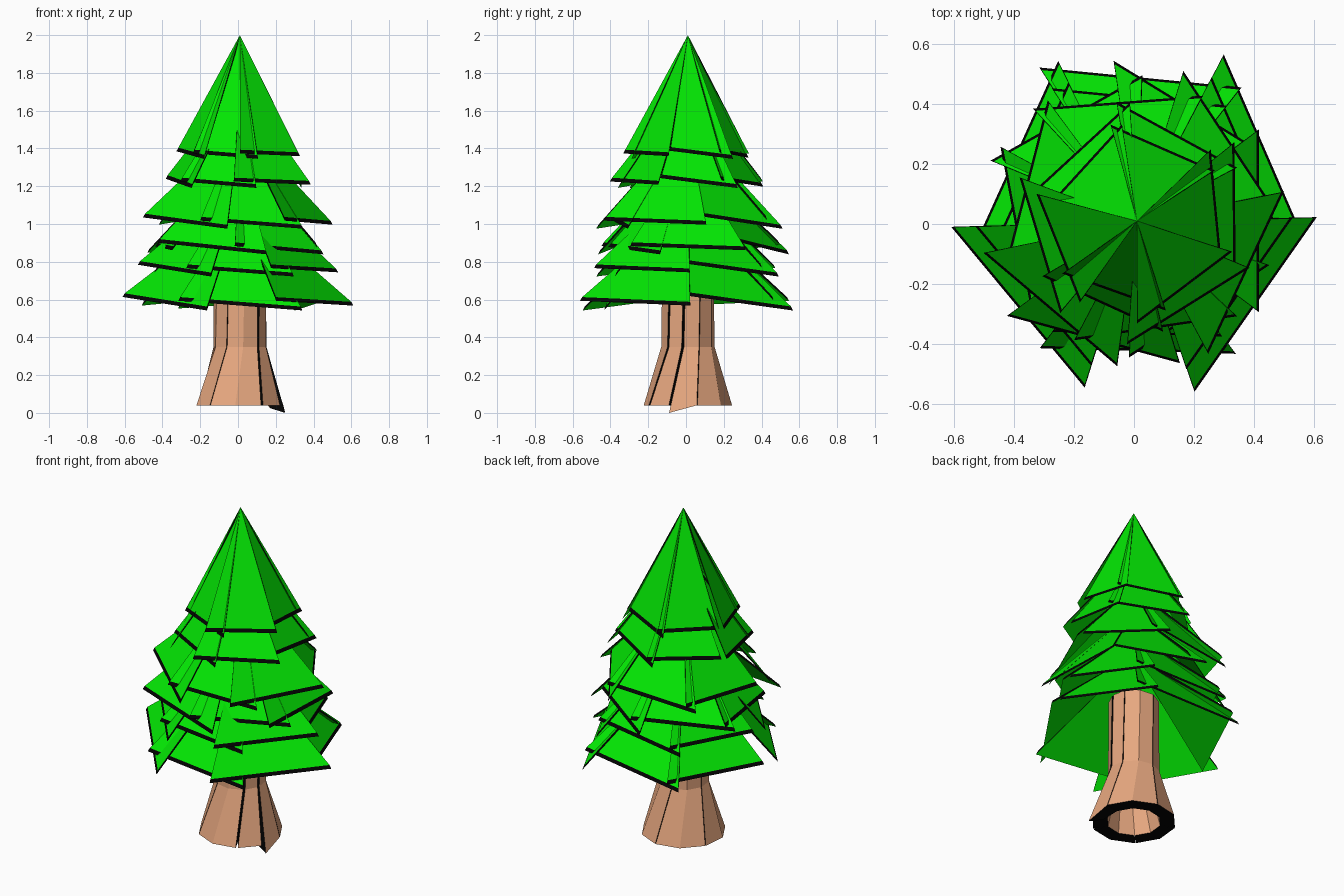
import bpy, bmesh
from math import radians, degrees, cos, sin
from mathutils import Vector

if "Cube" in bpy.data.objects:
    bpy.data.objects.remove(bpy.data.objects["Cube"])


def material(name, colour):
    mat = bpy.data.materials.new(name)
    mat.use_nodes = True
    mat.diffuse_color = (*colour, 1)
    mat.node_tree.nodes["Principled BSDF"].inputs["Base Color"].default_value = (*colour, 1)
    return mat


green = material("leaf green", (0.001, 0.8, 0.001))
brown = material("bark brown", (0.8, 0.39, 0.215))
black = material("edge black", (0.001, 0.001, 0.001))


def finish(bm, name, main):
    bmesh.ops.recalc_face_normals(bm, faces=bm.faces)
    mesh = bpy.data.meshes.new(name)
    bm.to_mesh(mesh)
    bm.free()
    mesh.materials.append(main)
    mesh.materials.append(black)
    obj = bpy.data.objects.new(name, mesh)
    bpy.context.collection.objects.link(obj)
    return obj


def polar(radius, angle, z):
    a = radians(angle)
    return Vector((radius * cos(a), radius * sin(a), z))


def face(bm, verts, index):
    bm.faces.new(verts).material_index = index


def bough(bm, a, b, apex, drop=0.02, flare=0.008):
    """Triangular slab hanging from the apex, with flared black edges."""
    along = (b - a).normalized() * flare
    outward = along.cross(Vector((0, 0, 1))) - Vector((0, 0, drop))
    upper = [bm.verts.new(p) for p in (a, b, apex)]
    lower = [bm.verts.new(p) for p in (a + outward - along, b + outward + along,
                                       apex - Vector((0, 0, drop)))]
    face(bm, upper, 0)
    face(bm, lower[::-1], 0)
    for i in range(3):
        j = (i + 1) % 3
        face(bm, (upper[i], lower[i], lower[j], upper[j]), 1)


# One ring of boughs: angle, radius and height offset at each end
boughs = (
    (2, 0.53, 0.04, 62, 0.63, -0.035),
    (52, 0.57, 0.025, 121, 0.60, -0.025),
    (115, 0.59, 0.015, 182, 0.50, -0.01),
    (181, 0.60, 0.035, 253, 0.56, -0.035),
    (233, 0.51, 0.015, 308, 0.54, -0.035),
    (290, 0.585, 0.015, 362, 0.60, -0.01),
)

# Foliage, from the tip down: apex height, rim height, scale, turn
tiers = {
    "tip_foliage": (2.0, 1.385, 0.55, -18),
    "upper_foliage": (1.75, 1.235, 0.67, -23),
    "broad_foliage": (1.53, 1.025, 0.835, 10),
    "middle_foliage": (1.38, 0.89, 0.855, 35),
    "lower_foliage": (1.24, 0.773, 0.865, 0),
    "bottom_foliage": (1.1, 0.598, 1, 0),
}
for name, (apex_z, rim_z, scale, turn) in tiers.items():
    bm = bmesh.new()
    for a0, r0, z0, a1, r1, z1 in boughs:
        bough(bm, polar(r0 * scale, a0 + turn, rim_z + z0 * scale),
              polar(r1 * scale, a1 + turn, rim_z + z1 * scale),
              Vector((0.01, 0.01, apex_z)))
    finish(bm, name, green)

# Trunk: height, outer radius, inner radius, twist
profile = ((0.04, 0.235, 0.15, 0), (0.35, 0.142, 0.09, 13), (0.8, 0.138, 0.08, 17))
# Seams between the staves: angle, half width of the black groove
seams = ((-132, 0.002), (-60, 0.006), (-24, 0.006), (12, 0.002),
         (84, 0.002), (156, 0.002), (228, 0.002))


def trunk_stave(name, start, end):
    """Curved plank whose slanted black sides form the grooves."""
    bm = bmesh.new()
    steps = round((end[0] - start[0]) / 36)
    columns = []
    for step in range(steps + 1):
        gap = start[1] if step == 0 else -end[1] if step == steps else 0
        walls = []
        for layer in (1, 2):
            wall = []
            for level, ring in enumerate(profile):
                r, z = ring[layer], ring[0]
                angle = start[0] + 36 * step + ring[3]
                if layer == 1:
                    angle += degrees(gap / r)
                # One root corner reaches the ground
                if start[0] == -24 and step == 0 and level == 0:
                    r, z = r + 0.025, 0 if layer == 1 else 0.025
                wall.append(bm.verts.new(polar(r, angle, z) + Vector((0.01, 0.01, 0))))
            walls.append(wall)
        columns.append(walls)
    for left, right in zip(columns, columns[1:]):
        for layer in (0, 1):
            for k in (0, 1):
                face(bm, (left[layer][k], right[layer][k],
                          right[layer][k + 1], left[layer][k + 1]), 0)
        for k in (0, -1):
            face(bm, (left[0][k], left[1][k], right[1][k], right[0][k]), 1)
    for walls in (columns[0], columns[-1]):
        for k in (0, 1):
            face(bm, (walls[0][k], walls[1][k], walls[1][k + 1], walls[0][k + 1]), 1)
    finish(bm, name, brown)


for number, (start, end) in enumerate(zip(seams, seams[1:]), 1):
    trunk_stave(f"trunk_stave_{number}", start, end)
